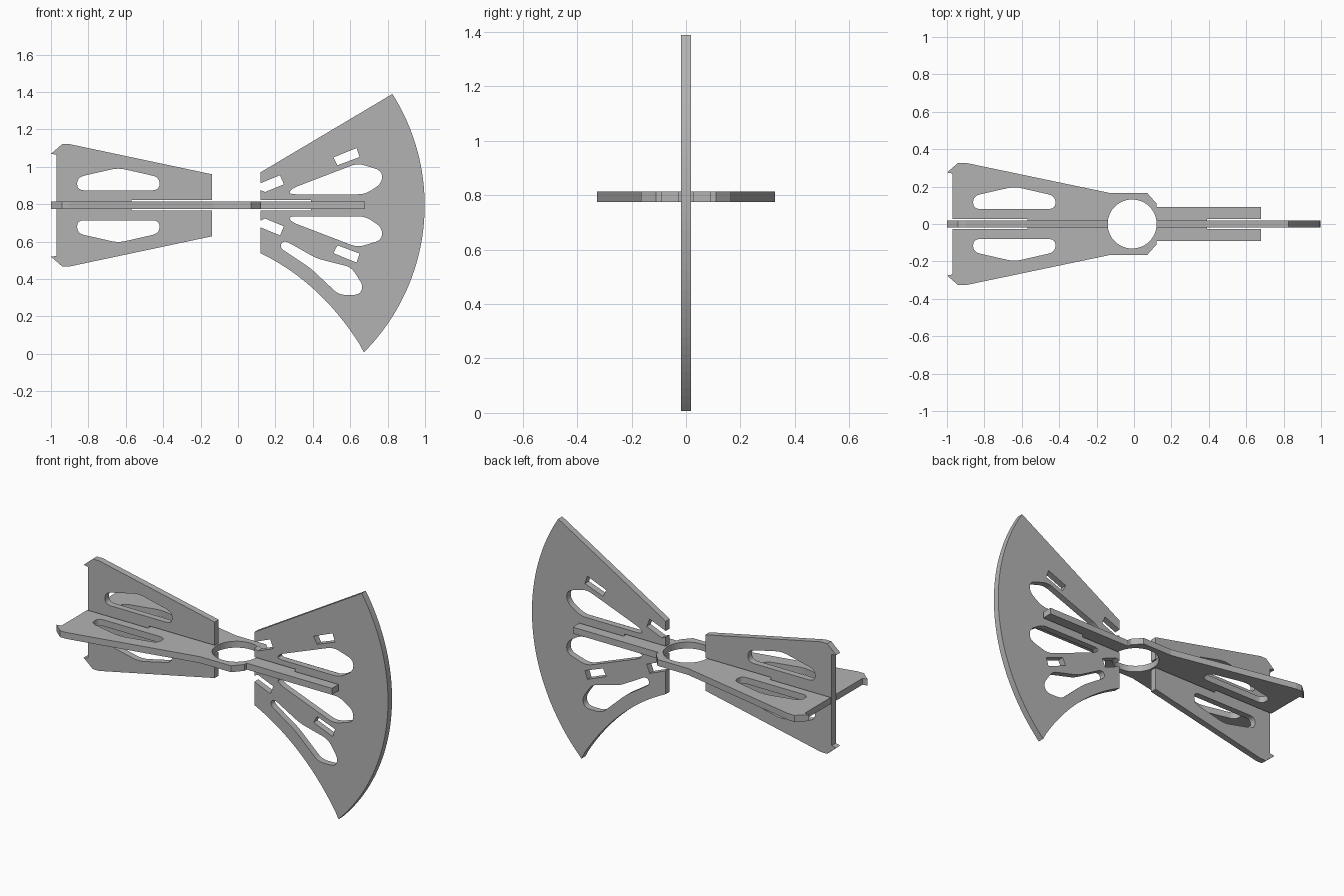
import bpy
from math import cos, sin, radians, pi
from mathutils import Vector

old = bpy.data.objects.get("Cube")
if old:
    bpy.data.objects.remove(old, do_unlink=True)

AXIS = 0.794       # height of the centre line
HALF = 0.019       # half plate thickness
SLOT = 0.028       # half slot width

grey = bpy.data.materials.new("plain grey")
grey.use_nodes = True
grey.diffuse_color = (0.45, 0.45, 0.45, 1)
grey.node_tree.nodes["Principled BSDF"].inputs["Base Color"].default_value = (0.45, 0.45, 0.45, 1)


def arc(cx, cy, r, a0, a1, n):
    """Points along a circular arc, angles in degrees."""
    angles = [radians(a0 + (a1 - a0) * i / n) for i in range(n + 1)]
    return [(cx + r * cos(a), cy + r * sin(a)) for a in angles]


def bend(p, q, r, n=16):
    """Quadratic curve from p to q pulled towards r."""
    p, q, r = Vector(p), Vector(q), Vector(r)
    ts = [i / n for i in range(n + 1)]
    return [tuple(p * (1 - t) ** 2 + r * 2 * t * (1 - t) + q * t * t) for t in ts]


def rounded(points, d):
    """Polygon with its corners rounded over a distance d."""
    out = []
    for i, c in enumerate(points):
        c = Vector(c)
        a, b = Vector(points[i - 1]) - c, Vector(points[(i + 1) % len(points)]) - c
        start = c + a.normalized() * min(d, a.length * 0.48)
        end = c + b.normalized() * min(d, b.length * 0.48)
        out += bend(start, end, c, 6)
    return out


def flip(points):
    return [(x, -y) for x, y in reversed(points)]


def plate(name, outline, holes, upright):
    """Flat plate with holes, drawn about the centre line."""
    curve = bpy.data.curves.new(name, "CURVE")
    curve.dimensions = "2D"
    curve.fill_mode = "BOTH"
    curve.extrude = HALF
    for loop in [outline] + holes:
        spline = curve.splines.new("POLY")
        spline.points.add(len(loop) - 1)
        for point, (x, y) in zip(spline.points, loop):
            point.co = (x, y, 0, 1)
        spline.use_cyclic_u = True
    temp = bpy.data.objects.new(name + "_profile", curve)
    bpy.context.collection.objects.link(temp)
    bpy.context.view_layer.update()
    mesh = bpy.data.meshes.new_from_object(temp.evaluated_get(bpy.context.evaluated_depsgraph_get()))
    bpy.data.objects.remove(temp, do_unlink=True)
    mesh.name = name
    mesh.materials.clear()
    mesh.materials.append(grey)
    mesh.shade_flat()
    obj = bpy.data.objects.new(name, mesh)
    bpy.context.collection.objects.link(obj)
    obj.location.z = AXIS
    if upright:
        obj.rotation_euler.x = pi / 2
    return obj


# Tail shape shared by the two crossing fins: hooked end and tapered edge
hook = [(-0.97, 0.27), (-1, 0.275), (-0.94, 0.327), (-0.9, 0.327)]
tail_window = rounded([(-0.86, 0.08), (-0.86, 0.15), (-0.64, 0.2), (-0.42, 0.15), (-0.42, 0.08)], 0.04)
tail_windows = [tail_window, flip(tail_window)]

# Level plate: tail, centre ring and slotted arm
side = [(-0.57, SLOT), (-0.97, SLOT)] + hook + [
    (-0.13, 0.166), (0.07, 0.166), (0.12, 0.11), (0.12, 0.09),
    (0.68, 0.09), (0.68, SLOT), (0.39, SLOT)]
ring_hole = arc(-0.01, 0, 0.131, 0, 352.5, 47)
plate("level_plate", side + flip(side), tail_windows + [ring_hole], False)

# Upright tail fin, slotted towards the ring
side = hook + [(-0.14, 0.166), (-0.14, SLOT), (-0.57, SLOT)]
plate("upright_tail_fin", side + flip(side), tail_windows, True)

# Upright fan with curved rim, hollow lower edge and notched inner edge
notch = [(0.12, SLOT), (0.12, 0.082), (0.145, 0.071), (0.245, 0.112), (0.225, 0.161), (0.12, 0.118)]
fan = [(0.39, SLOT)] + notch + [(0.12, 0.176)]
fan += arc(-0.116, 0, 1.114, 32.3, -44.9, 40)
fan += bend((0.677, -0.787), (0.12, -0.256), (0.46, -0.42))[1:]
fan += flip(notch) + [(0.39, -SLOT)]
window = rounded([(0.27, 0.059), (0.285, 0.089), (0.64, 0.225), (0.77, 0.185), (0.77, 0.118), (0.68, 0.059)], 0.04)
slit = [(0.51, 0.256), (0.634, 0.306), (0.65, 0.258), (0.532, 0.214)]
low_window = rounded([(0.22, -0.225), (0.245, -0.185), (0.42, -0.284), (0.605, -0.331),
                      (0.67, -0.43), (0.65, -0.479), (0.54, -0.479), (0.385, -0.334)], 0.035)
plate("upright_fan", fan, [window, flip(window), slit, flip(slit), low_window], True)
